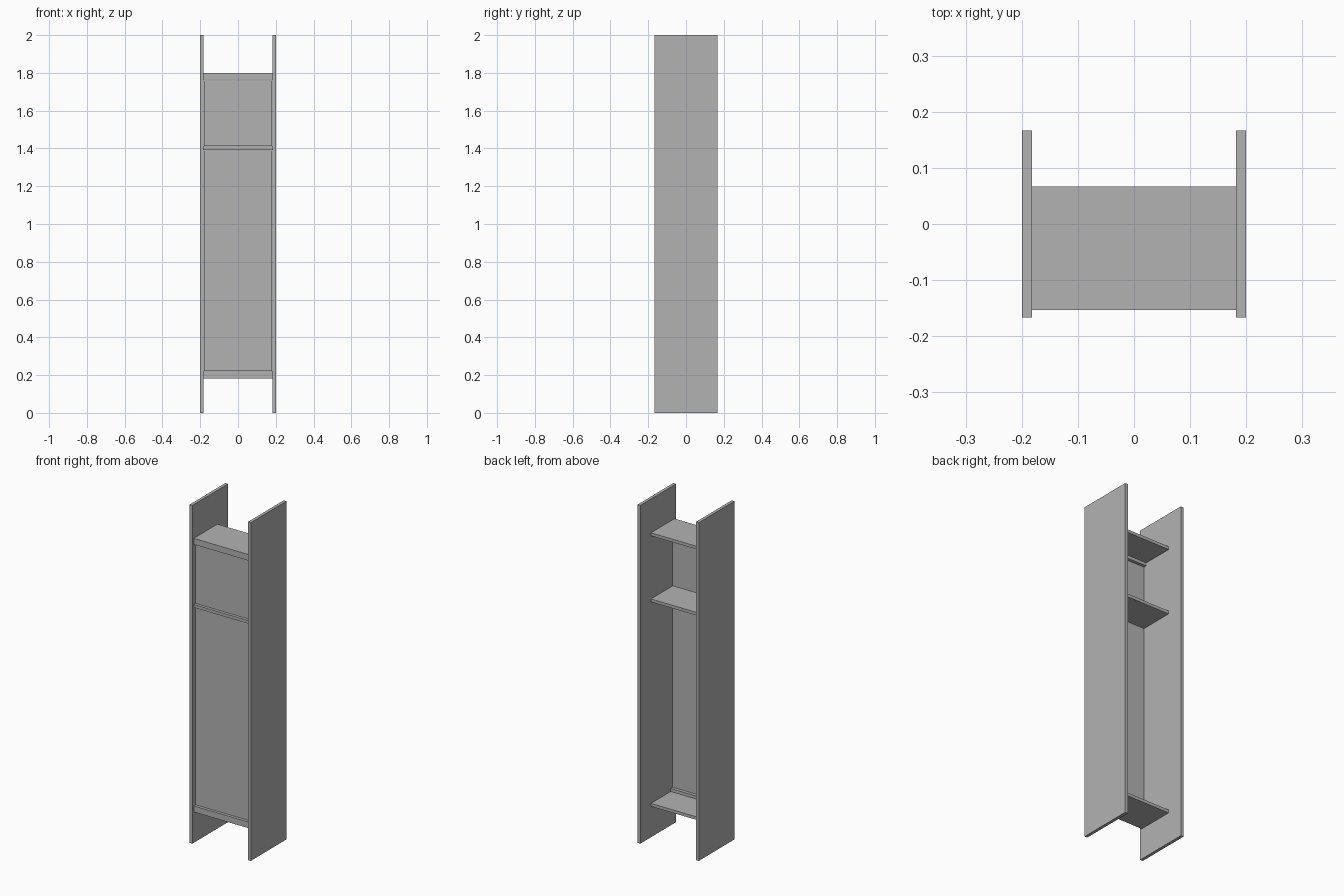
import bpy

# Remove the default cube
cube = bpy.data.objects.get("Cube")
if cube:
    bpy.data.objects.remove(cube, do_unlink=True)

grey = bpy.data.materials.new("plain grey")
grey.use_nodes = True
colour = (0.45, 0.45, 0.45, 1)
grey.diffuse_color = colour
grey.node_tree.nodes["Principled BSDF"].inputs["Base Color"].default_value = colour


def board(name, x, y, z):
    """Box spanning the given (low, high) ranges."""
    spans = (x, y, z)
    bpy.ops.mesh.primitive_cube_add(size=1, location=[(a + b) / 2 for a, b in spans])
    ob = bpy.context.object
    ob.name = name
    ob.scale = [b - a for a, b in spans]
    bpy.ops.object.transform_apply(location=False, rotation=False, scale=True)
    ob.data.materials.append(grey)
    return ob


T = 0.018                 # board thickness
INNER = 0.2 - T           # inside half width
FRONT, BACK = -0.153, 0.067
GAP = 0.003               # clearance around the infill panels
across = (-INNER, INNER)

# Tall side boards
for side, s in (("left", 1), ("right", -1)):
    board(side + "_side", sorted((s * INNER, s * 0.2)), (-0.1665, 0.1665), (0, 2))

# Shelves
bottom, middle, top = 0.182, 1.391, 1.782
for name, z in (("bottom", bottom), ("middle", middle), ("top", top)):
    board(name + "_shelf", across, (FRONT, BACK), (z, z + T))

# Rails along the front of the top and bottom shelves
rail_y = (FRONT, FRONT + 2 * T)
board("bottom_rail", across, rail_y, (bottom + T, bottom + 2 * T))
board("top_rail", across, rail_y, (top - T, top))

# Recessed infill panels
panel_x = (-INNER + GAP, INNER - GAP)
panel_y = (FRONT + 0.012, FRONT + 0.022)
board("lower_panel", panel_x, panel_y, (bottom + 2 * T + GAP, middle - GAP))
board("upper_panel", panel_x, panel_y, (middle + T + GAP, top - T - GAP))
